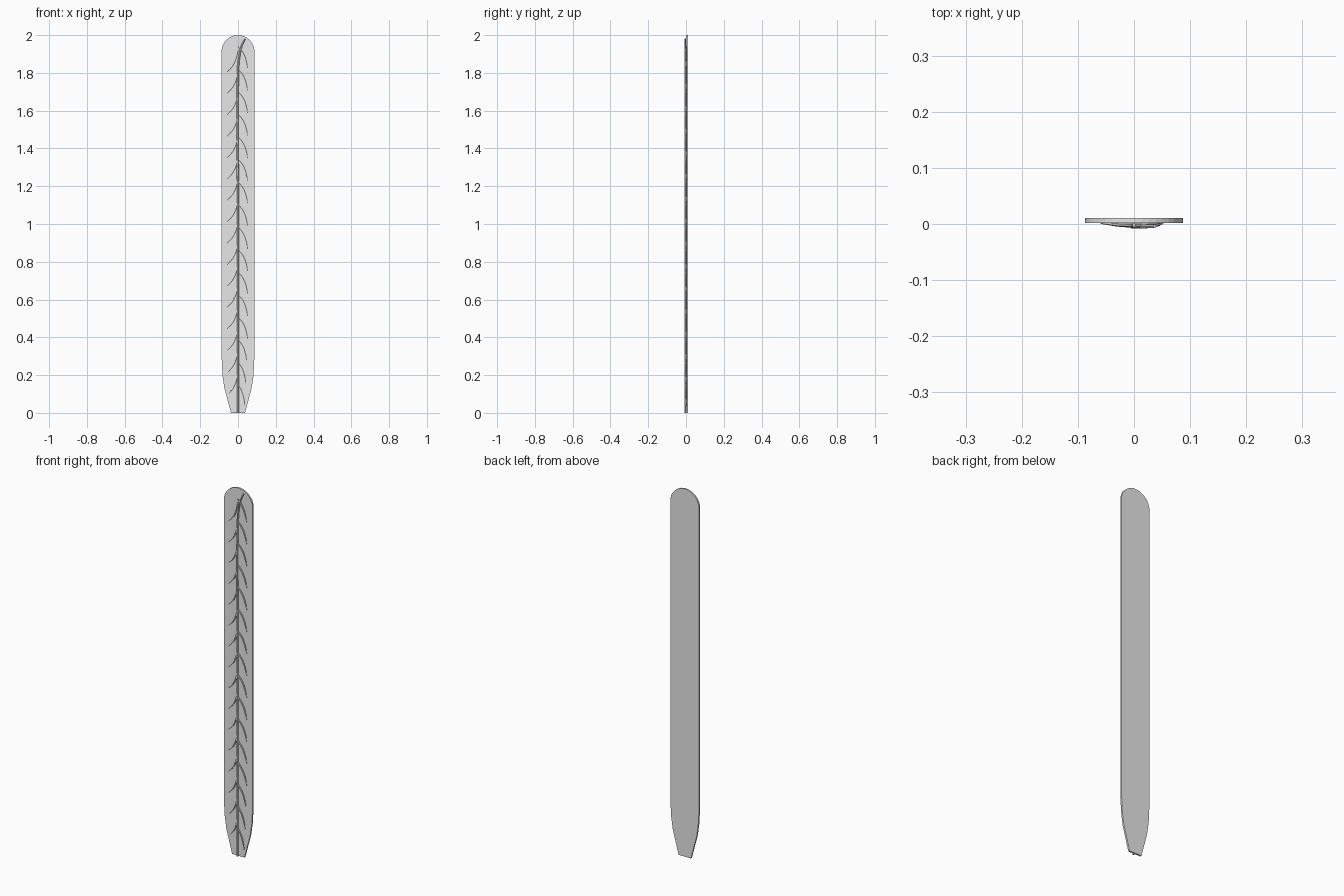
import bpy, bmesh, math

cube = bpy.data.objects.get("Cube")
if cube:
    bpy.data.objects.remove(cube, do_unlink=True)

grey = bpy.data.materials.new("light_grey")
grey.use_nodes = True
grey.diffuse_color = (0.8, 0.8, 0.8, 1)
grey.node_tree.nodes["Principled BSDF"].inputs["Base Color"].default_value = (0.8, 0.8, 0.8, 1)

FRONT, BACK = 0.002, 0.011


def tube(name, paths, radius):
    """Sweep tapered tubes along lists of (x, y, z, thickness) points."""
    curve = bpy.data.curves.new(name, "CURVE")
    curve.dimensions = "3D"
    curve.bevel_depth = radius
    curve.bevel_resolution = 1
    curve.resolution_u = 4
    curve.use_fill_caps = True
    for path in paths:
        spline = curve.splines.new("BEZIER")
        spline.bezier_points.add(len(path) - 1)
        for point, (x, y, z, thick) in zip(spline.bezier_points, path):
            point.co = (x, y, z)
            point.radius = thick
            point.handle_left_type = point.handle_right_type = "AUTO"
    obj = bpy.data.objects.new(name, curve)
    bpy.context.collection.objects.link(obj)
    curve.materials.append(grey)
    bpy.ops.object.select_all(action="DESELECT")
    obj.select_set(True)
    bpy.context.view_layer.objects.active = obj
    bpy.ops.object.convert(target="MESH")
    bpy.ops.object.shade_smooth_by_angle(angle=math.radians(50))
    return bpy.context.object


# Flat blade: tapered foot, straight sides, rounded tip
side = [(0.037, 0), (0.072, 0.13), (0.082, 0.2), (0.087, 0.3)]
arc = [(0.087 * math.cos(a), 1.913 + 0.087 * math.sin(a))
       for a in (math.pi * i / 20 for i in range(21))]
outline = side + arc + [(-x, z) for x, z in reversed(side)]
bm = bmesh.new()
face = bm.faces.new([bm.verts.new((x, FRONT, z)) for x, z in outline])
extruded = bmesh.ops.extrude_face_region(bm, geom=[face])
for v in extruded["geom"]:
    if isinstance(v, bmesh.types.BMVert):
        v.co.y = BACK
bmesh.ops.recalc_face_normals(bm, faces=bm.faces)
mesh = bpy.data.meshes.new("blade")
bm.to_mesh(mesh)
bm.free()
mesh.materials.append(grey)
bpy.context.collection.objects.link(bpy.data.objects.new("blade", mesh))

# Central rib, bending sideways at the tip
tube("central_rib", [[
    (0, -0.0035, 0, 1), (0, -0.0035, 0.9, 1), (0, -0.0035, 1.82, 1),
    (0.006, -0.004, 1.88, 0.9), (0.018, -0.004, 1.94, 0.8), (0.037, -0.004, 1.98, 0.6)]], 0.0055)

# Drooping side veins that sink into the blade at their ends
left_shape = [(0, 0), (0.025, -0.03), (0.042, -0.07), (0.051, -0.115)]
right_shape = [(0, 0), (-0.012, -0.05), (-0.03, -0.085), (-0.058, -0.115)]
depths = [-0.002, -0.002, -0.001, 0.002]
thickness = [1, 1, 0.9, 0.5]


def veins(name, shape, top, bottom, count):
    paths = []
    for i in range(count):
        z0 = top + (bottom - top) * i / (count - 1)
        spread = min(1, 0.6 + z0 * 0.8)
        paths.append([(x * spread, y, z0 + dz, t)
                      for (x, dz), y, t in zip(shape, depths, thickness)])
    tube(name, paths, 0.004)


veins("left_veins", left_shape, 1.94, 0.15, 16)
veins("right_veins", right_shape, 1.92, 0.22, 16)
